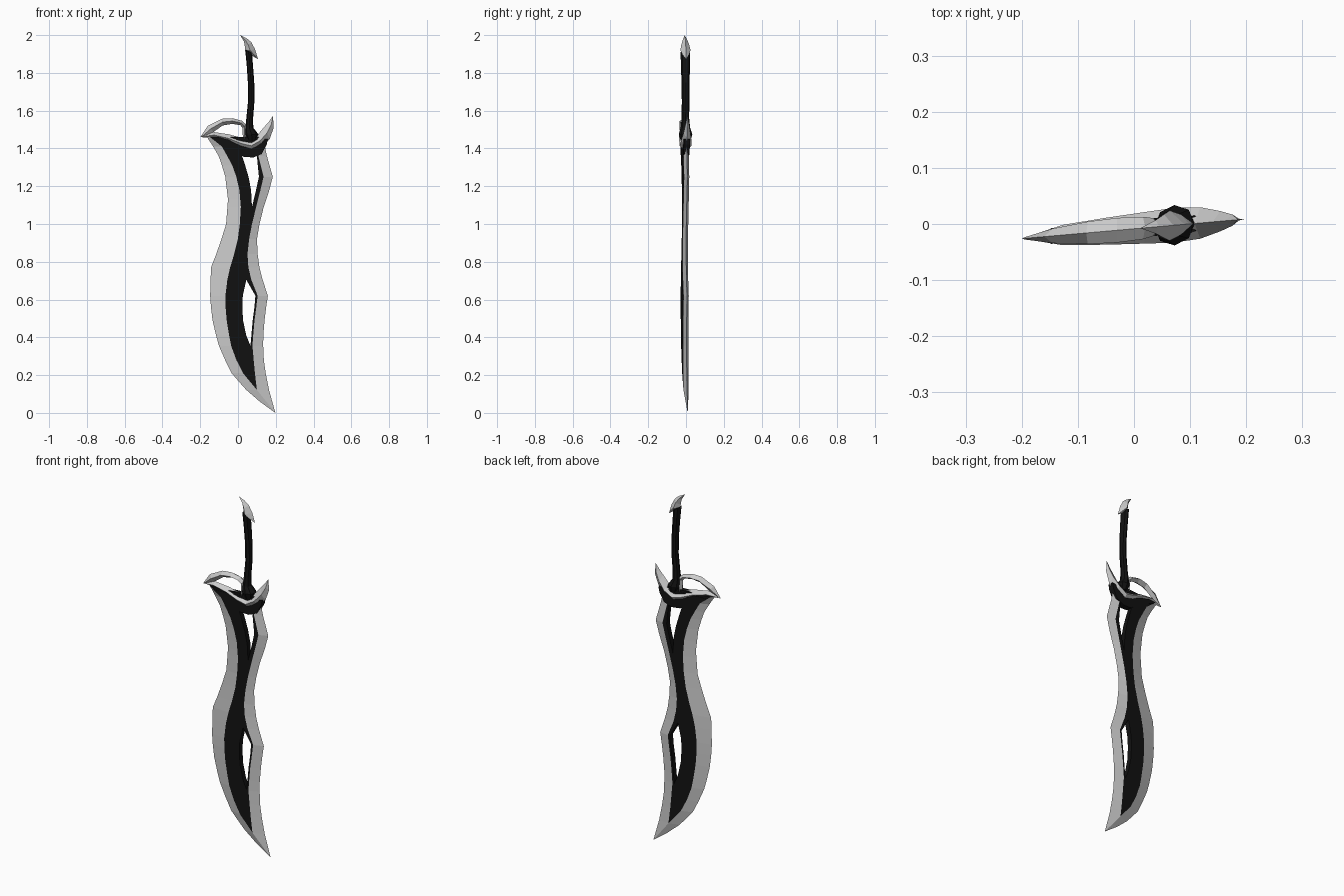
import bpy, bmesh, math


def material(name, v):
    m = bpy.data.materials.new(name)
    m.diffuse_color = (v, v, v, 1)
    return m


SILVER = material("silver metal", 0.6)
BLACK = material("black metal", 0.006)


def finish(name, bm, mats):
    bmesh.ops.recalc_face_normals(bm, faces=bm.faces)
    for v in bm.verts:                      # the whole sword is turned slightly about z
        v.co.y += 0.0875 * v.co.x - 0.0085
    me = bpy.data.meshes.new(name)
    bm.to_mesh(me)
    bm.free()
    for m in mats:
        me.materials.append(m)
    ob = bpy.data.objects.new(name, me)
    bpy.context.collection.objects.link(ob)
    return ob


def loft(name, rings, mat):
    """Skin a list of closed rings, capping both ends."""
    bm = bmesh.new()
    rows = [[bm.verts.new(p) for p in r] for r in rings]
    n = len(rows[0])
    for a, b in zip(rows, rows[1:]):
        for i in range(n):
            bm.faces.new((a[i], a[(i + 1) % n], b[(i + 1) % n], b[i]))
    bm.faces.new(rows[0])
    bm.faces.new(rows[-1])
    bmesh.ops.remove_doubles(bm, verts=bm.verts, dist=1e-4)
    return finish(name, bm, [mat])


def ridged(name, stations, mat):
    """Diamond-section ribbon: two sharp edges a and b with a ridge of half depth h."""
    rings = []
    for ax, az, bx, bz, h in stations:
        mx, mz = (ax + bx) / 2, (az + bz) / 2
        rings.append([(ax, 0, az), (mx, -h, mz), (bx, 0, bz), (mx, h, mz)])
    return loft(name, rings, mat)


def interp(keys, z):
    for (z0, x0), (z1, x1) in zip(keys, keys[1:]):
        if z1 <= z <= z0:
            return x0 + (x1 - x0) * (z - z0) / (z1 - z0)
    return keys[0][1] if z > keys[0][0] else keys[-1][1]


# Blade: x position by height of each line running down it
cutting_edge = [(1.46, -.164), (1.37, -.106), (1.263, -.069), (1.13, -.053), (1.0, -.063),
                (.88, -.10), (.77, -.143), (.6, -.148), (.467, -.132), (.334, -.095),
                (.207, -.032), (.1, .063), (.05, .128), (0, .198)]
black_left = [(1.46, -.148), (1.41, -.085), (1.316, -.032), (1.21, .005), (1.077, .016),
              (.944, .005), (.838, -.021), (.732, -.053), (.6, -.069), (.467, -.058),
              (.334, -.032), (.223, .016), (.122, .10), (0, .198)]
slot_left = [(1.36, .022), (1.263, .053), (1.183, .069), (1.09, .074), (.9, .035), (.8, .025),
             (.705, .044), (.6, .021), (.493, .026), (.414, .042), (.355, .066),
             (.122, .10), (0, .198)]
slot_right = [(1.36, .10), (1.247, .111), (1.156, .09), (1.09, .074), (.9, .035), (.8, .025),
              (.705, .044), (.615, .095), (.504, .079), (.355, .066), (.122, .10), (0, .198)]
black_right = [(1.36, .108), (1.247, .136), (1.13, .106), (1.0, .074), (.89, .053), (.8, .048),
               (.706, .07), (.615, .106), (.52, .09), (.36, .076), (.223, .088),
               (.122, .10), (0, .198)]
back_edge = [(1.41, .143), (1.36, .153), (1.247, .185), (1.156, .159), (1.05, .122), (.918, .10),
             (.8, .106), (.706, .13), (.626, .159), (.52, .143), (.387, .132), (.255, .138),
             (.122, .164), (0, .198)]
lines = [cutting_edge, black_left, slot_left, slot_right, black_right, back_edge]
levels = [1.46, 1.41, 1.36, 1.31, 1.25, 1.18, 1.13, 1.09, 1.0, .92, .84, .77, .705,
          .62, .56, .49, .41, .355, .28, .21, .16, .122, .06, 0]

bm = bmesh.new()
rows = []
for z in levels:
    depth = 0.014 * min(1, z / 0.122)
    rows.append([bm.verts.new((interp(k, z), 0 if j in (0, 5) else -depth, z))
                 for j, k in enumerate(lines)])
for i in range(len(levels) - 1):
    mid = (levels[i] + levels[i + 1]) / 2
    slot = 1.09 < mid < 1.36 or .355 < mid < .705
    for j in range(5):
        if j == 2 and slot:
            continue
        f = bm.faces.new((rows[i][j], rows[i + 1][j], rows[i + 1][j + 1], rows[i][j + 1]))
        f.material_index = 1 if 0 < j < 4 else 0
bmesh.ops.remove_doubles(bm, verts=bm.verts, dist=1e-4)
# Mirror the front sheet to the back and wall in the open borders
front, rim = list(bm.faces), [e for e in bm.edges if e.is_boundary]
twin = {v: v if abs(v.co.y) < 1e-6 else bm.verts.new((v.co.x, -v.co.y, v.co.z))
        for v in list(bm.verts)}
for f in front:
    g = bm.faces.new([twin[v] for v in reversed(f.verts)])
    g.material_index = f.material_index
for e in rim:
    a, b = e.verts
    ring = list(dict.fromkeys((a, b, twin[b], twin[a])))
    if len(ring) > 2:
        bm.faces.new(ring).material_index = 1
finish("blade", bm, [SILVER, BLACK])

# Black collar joining the blade to the guard
outline = [(-.13, 1.445), (-.04, 1.41), (.0, 1.375), (.03, 1.356), (.08, 1.352), (.125, 1.37),
           (.152, 1.42), (.158, 1.45), (.05, 1.45)]
loft("collar", [[(x, y, z) for x, z in outline] for y in (-.016, .016)], BLACK)

# Silver guard: crescent body with an upturned right horn
ridged("guard", [(-.2, 1.46, -.2, 1.46, 0), (-.13, 1.487, -.125, 1.455, .018),
                 (-.05, 1.475, -.05, 1.432, .024), (.025, 1.455, .01, 1.397, .028),
                 (.07, 1.447, .07, 1.381, .031), (.108, 1.477, .128, 1.406, .028),
                 (.14, 1.515, .168, 1.45, .018), (.162, 1.54, .189, 1.51, .010),
                 (.185, 1.572, .185, 1.572, 0)], SILVER)

# Open arch above the left of the guard
ridged("guard_arch", [(-.2, 1.46, -.19, 1.46, .002), (-.16, 1.52, -.13, 1.487, .013),
                      (-.085, 1.557, -.08, 1.522, .02), (-.03, 1.56, -.03, 1.53, .022),
                      (.02, 1.547, .012, 1.523, .02), (.045, 1.525, .024, 1.51, .016),
                      (.045, 1.44, .026, 1.44, .016)], SILVER)

# Black grip, flaring where it meets the guard: centre x, z, half width, half depth
grip = [(.056, 1.91, .018, .025), (.063, 1.83, .017, .024), (.069, 1.75, .017, .021),
        (.07, 1.65, .017, .02), (.062, 1.56, .018, .02), (.060, 1.51, .021, .025),
        (.072, 1.475, .036, .036), (.075, 1.44, .02, .025)]
loft("grip", [[(x + w * math.cos(math.pi * k / 4), d * math.sin(math.pi * k / 4),
                z + (0.012 if k in (3, 4, 5) else 0) * (z > 1.8))
               for k in range(8)] for x, z, w, d in grip], BLACK)

# Silver hooked pommel
ridged("pommel", [(.011, 2.0, .011, 2.0, 0), (.045, 1.984, .032, 1.965, .012),
                  (.07, 1.963, .037, 1.935, .021), (.09, 1.926, .037, 1.913, .027),
                  (.098, 1.9, .07, 1.894, .018), (.106, 1.872, .106, 1.872, 0)], SILVER)
